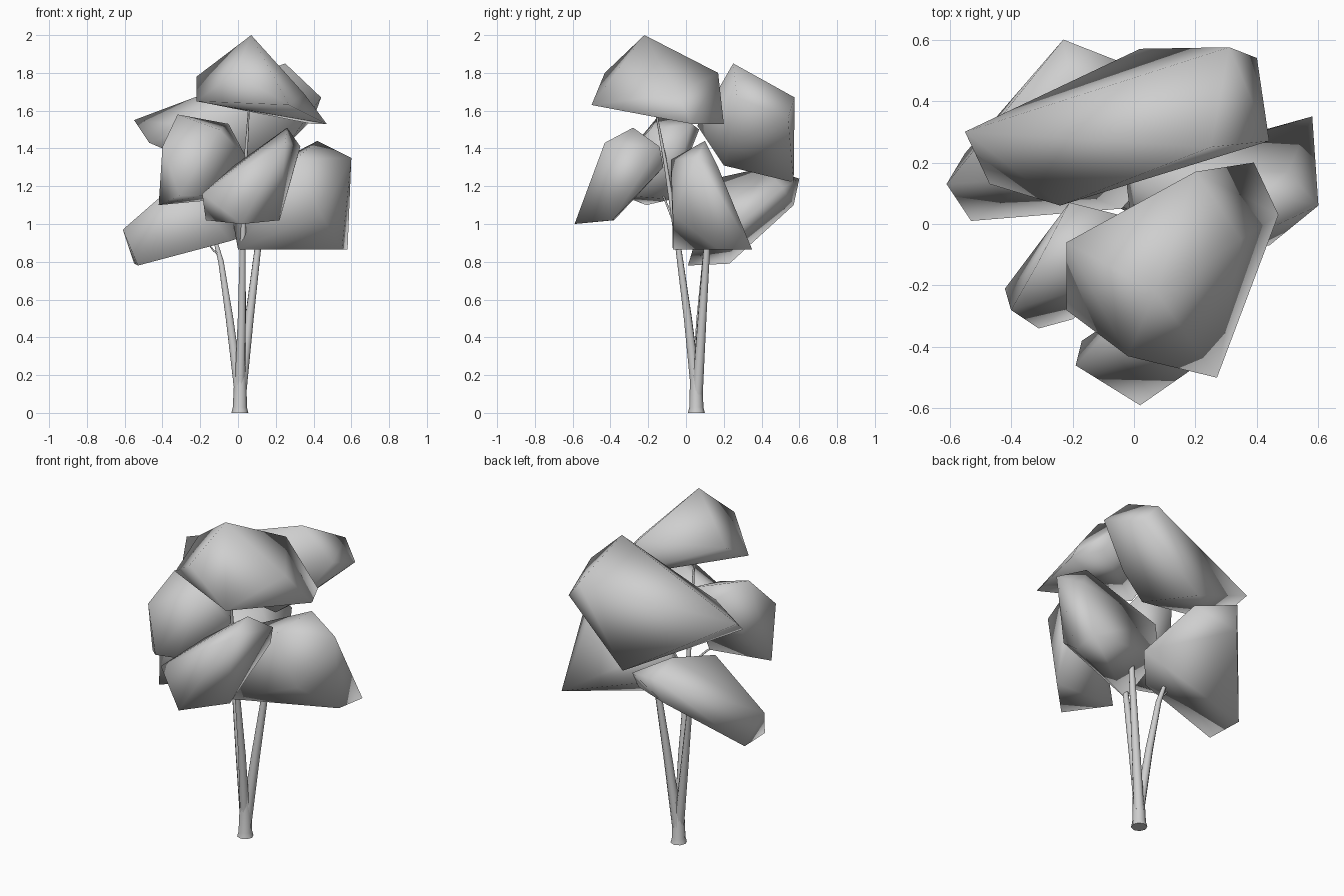
import bpy
import bmesh
import math

default_cube = bpy.data.objects.get("Cube")
if default_cube:
    bpy.data.objects.remove(default_cube, do_unlink=True)

# One plain grey for the whole tree
grey = bpy.data.materials.new("light_grey")
grey.use_nodes = True
grey.diffuse_color = (0.62, 0.62, 0.62, 1)
shader = grey.node_tree.nodes["Principled BSDF"]
shader.inputs["Base Color"].default_value = grey.diffuse_color
shader.inputs["Roughness"].default_value = 0.8


def foliage(name, *corners):
    """Soft-shaded leaf clump: the convex skin around a few corner points."""
    bm = bmesh.new()
    for corner in corners:
        bm.verts.new(corner)
    result = bmesh.ops.convex_hull(bm, input=bm.verts)
    inner = [g for g in result["geom_interior"] if isinstance(g, bmesh.types.BMVert)]
    bmesh.ops.delete(bm, geom=inner, context="VERTS")
    bmesh.ops.recalc_face_normals(bm, faces=bm.faces)
    mesh = bpy.data.meshes.new(name)
    bm.to_mesh(mesh)
    bm.free()
    mesh.shade_smooth()
    mesh.materials.append(grey)
    bpy.context.collection.objects.link(bpy.data.objects.new(name, mesh))


def branch(name, start_radius, end_radius, *path):
    """Tapered round limb swept along a short path."""
    curve = bpy.data.curves.new(name, "CURVE")
    curve.dimensions = "3D"
    curve.bevel_depth = 1
    curve.bevel_resolution = 2
    curve.use_fill_caps = True
    spline = curve.splines.new("POLY")
    spline.points.add(len(path) - 1)
    for i, (point, place) in enumerate(zip(spline.points, path)):
        point.co = (*place, 1)
        t = i / (len(path) - 1)
        point.radius = start_radius + (end_radius - start_radius) * t
    obj = bpy.data.objects.new(name, curve)
    bpy.context.collection.objects.link(obj)
    curve.materials.append(grey)
    bpy.ops.object.select_all(action="DESELECT")
    obj.select_set(True)
    bpy.context.view_layer.objects.active = obj
    bpy.ops.object.convert(target="MESH")
    bpy.ops.object.shade_smooth_by_angle(angle=math.radians(60))


# Crown clump at the very top
foliage("top_foliage",
        (-.22, -.28, 1.65), (-.22, -.06, 1.78), (-.02, -.43, 1.8),
        (.27, -.5, 1.63), (.07, -.22, 2), (.2, .17, 1.8),
        (.39, .2, 1.53), (.47, .03, 1.53), (.35, -.05, 1.69))

# Long clump at the upper back
foliage("back_foliage",
        (-.55, .3, 1.55), (-.47, .13, 1.43), (-.24, .06, 1.52),
        (.25, .25, 1.85), (.44, .27, 1.67), (.4, .54, 1.56),
        (.31, .575, 1.67), (.02, .57, 1.22), (.11, .2, 1.31),
        (.27, .23, 1.43))

# Clump on the front at the -x side
foliage("front_right_foliage",
        (-.42, -.21, 1.1), (-.4, -.28, 1.41), (-.31, -.34, 1.15),
        (-.32, -.14, 1.58), (-.1, -.19, 1.5), (-.21, .07, 1.5),
        (-.05, .03, 1.53), (.04, -.12, 1.36), (-.2, -.31, 1.15),
        (-.1, -.08, 1.13))

# Lowest clump at the front
foliage("front_foliage",
        (.02, -.59, 1), (-.19, -.46, 1.16), (-.17, -.38, 1.02),
        (.22, -.39, 1.02), (.26, -.28, 1.51), (.33, -.14, 1.41),
        (.25, -.43, 1.43), (.3, -.12, 1.3), (-.02, -.28, 1.31))

# Broad clump at the +x side
foliage("left_foliage",
        (.42, .1, 1.44), (.6, .06, 1.35), (.58, .35, .865),
        (.55, .17, .865), (.44, -.07, 1.05), (.3, -.08, 1.34),
        (.0, -.07, .865), (-.03, .18, 1.03), (.0, .18, 1.22),
        (.5, .17, 1.3))

# Drooping clump at the -x side, sweeping round to the back
foliage("right_foliage",
        (-.61, .13, .97), (-.53, .01, .78), (-.55, .23, .79),
        (-.23, .6, 1.24), (-.25, .57, 1.1), (-.2, .42, 1.3),
        (-.3, .15, 1.24), (.0, .51, 1.19), (.14, .25, .97),
        (-.04, .05, .91))

# Stump and the three stems
branch("trunk_base", .045, .03, (.01, .055, 0), (.01, .055, .03), (.013, .053, .25))
branch("front_stem", .028, .004,
       (.01, .05, .15), (.02, .01, .5), (.025, -.04, .87), (.04, -.11, 1.33),
       (.06, -.17, 1.65))
branch("left_stem", .03, .012,
       (.015, .06, .1), (.06, .085, .5), (.105, .11, .87), (.14, .13, 1.15))
branch("right_stem", .027, .01,
       (.005, .055, .12), (-.045, .075, .5), (-.09, .1, .8), (-.125, .12, .93))

# Thin twigs reaching into the clumps
branch("right_twig", .006, .003, (-.09, .1, .83), (-.13, .1, .86), (-.16, .1, .9))
branch("front_right_twig", .007, .004, (.03, -.06, 1), (-.06, -.1, 1.1), (-.2, -.15, 1.22))
